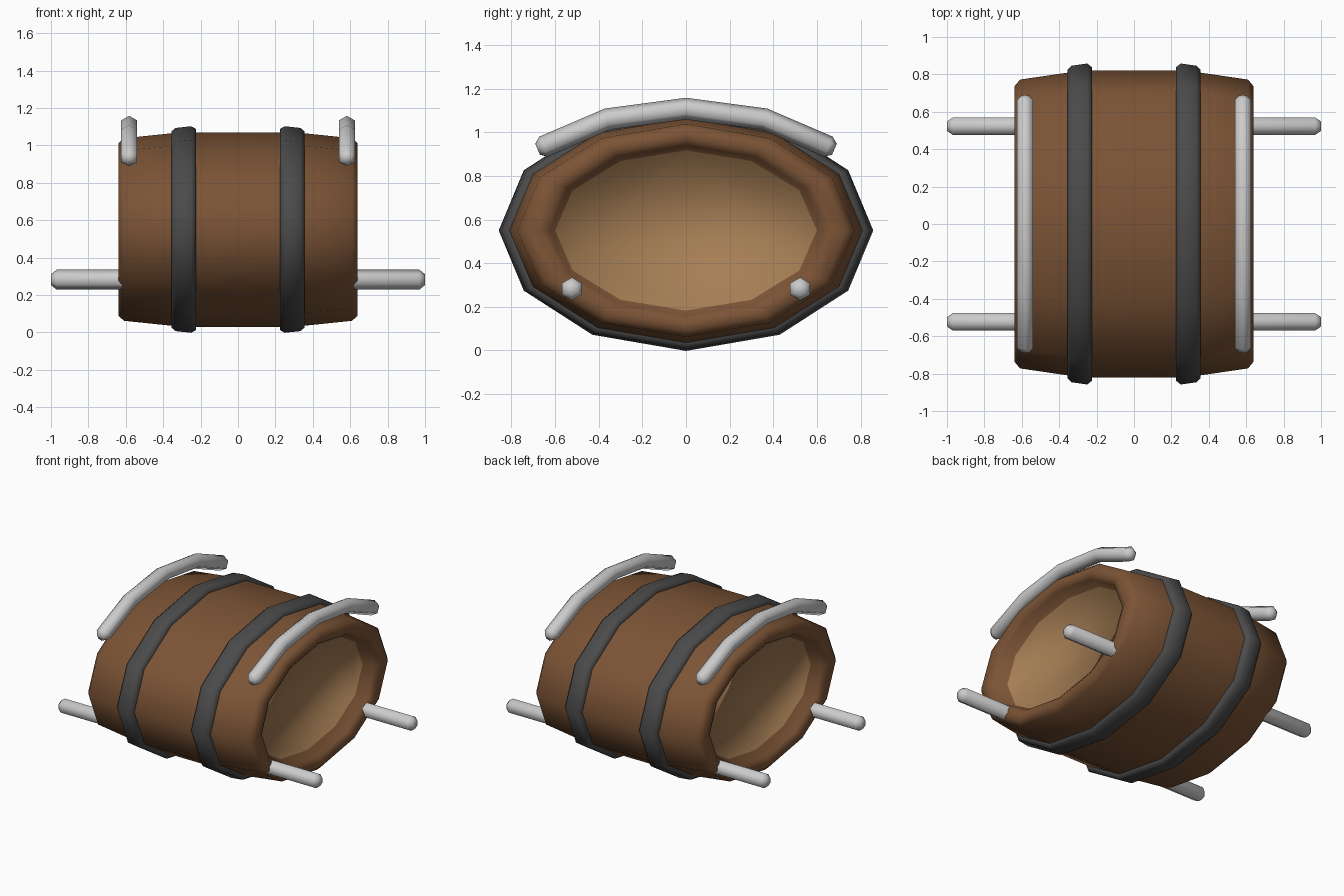
import bpy, bmesh, math
from mathutils import Vector

if "Cube" in bpy.data.objects:
    bpy.data.objects.remove(bpy.data.objects["Cube"])

CENTRE_Z = 0.55
SIDES = 12


def material(name, rgb):
    m = bpy.data.materials.new(name)
    m.diffuse_color = (*rgb, 1)
    m.use_nodes = True
    m.node_tree.nodes["Principled BSDF"].inputs["Base Color"].default_value = m.diffuse_color
    return m


wood = material("dark_wood", (0.2, 0.088, 0.036))
pale = material("pale_wood", (0.38, 0.21, 0.09))
iron = material("iron", (0.07, 0.07, 0.07))


def finish(name, bm, mats=()):
    bmesh.ops.recalc_face_normals(bm, faces=bm.faces)
    for f in bm.faces:
        f.smooth = True
    me = bpy.data.meshes.new(name)
    bm.to_mesh(me)
    bm.free()
    for m in mats:
        me.materials.append(m)
    ob = bpy.data.objects.new(name, me)
    bpy.context.collection.objects.link(ob)
    return ob


def bridge(bm, a, b):
    n = len(a)
    for i in range(n):
        bm.faces.new((a[i], a[(i + 1) % n], b[(i + 1) % n], b[i]))


def lathe(name, profile, mats, closed):
    """Oval lathe round the x axis; profile rows are (x, y radius, z radius)."""
    bm = bmesh.new()
    rings = []
    for x, ry, rz in profile:
        angles = [2 * math.pi * i / SIDES for i in range(SIDES)]
        rings.append([bm.verts.new((x, ry * math.cos(a), CENTRE_Z + rz * math.sin(a)))
                      for a in angles])
    for a, b in zip(rings, rings[1:]):
        bridge(bm, a, b)
    if closed:
        bridge(bm, rings[-1], rings[0])
    else:
        for r in (rings[0], rings[-1]):
            bm.faces.new(r).material_index = 1
    return finish(name, bm, mats)


def hex_bar(name, path, side, radius, cap=0.03):
    """Six-sided bar with chamfered ends, swept along a path."""
    p = [Vector(v) for v in path]
    d0, d1 = (p[1] - p[0]).normalized(), (p[-1] - p[-2]).normalized()
    pts = [p[0], p[0] + d0 * cap] + p[1:-1] + [p[-1] - d1 * cap, p[-1]]
    side = Vector(side)
    bm = bmesh.new()
    rings = []
    for i, q in enumerate(pts):
        t = (pts[min(i + 1, len(pts) - 1)] - pts[max(i - 1, 0)]).normalized()
        up = side.cross(t)
        r = radius * (0.55 if i in (0, len(pts) - 1) else 1)
        angles = [math.pi / 2 + k * math.pi / 3 for k in range(6)]
        rings.append([bm.verts.new(q + side * r * math.cos(a) + up * r * math.sin(a))
                      for a in angles])
    for a, b in zip(rings, rings[1:]):
        bridge(bm, a, b)
    bm.faces.new(rings[0])
    bm.faces.new(rings[-1])
    return finish(name, bm)


# Barrel: bulging staves, rolled rims and recessed heads
half = [(0.23, 0.82, 0.52), (0.35, 0.81, 0.515), (0.61, 0.772, 0.488),
        (0.64, 0.735, 0.46), (0.64, 0.67, 0.42), (0.62, 0.625, 0.39),
        (0.54, 0.6, 0.367)]
profile = [(-x, a, b) for x, a, b in reversed(half)] + half
lathe("barrel", profile, (wood, pale), False)

# Iron hoops
band = [(0.225, 0.79, 0.49), (0.225, 0.838, 0.538), (0.25, 0.858, 0.552),
        (0.335, 0.846, 0.543), (0.355, 0.825, 0.525), (0.355, 0.785, 0.485)]
for s, label in ((-1, "left"), (1, "right")):
    lathe("hoop_" + label, [(s * x, a, b) for x, a, b in band], (iron,), True)

# Curved bars over the top, near each end
arch = [(-0.68, 0.922), (-0.36, 1.06), (0, 1.108), (0.36, 1.06), (0.68, 0.922)]
for s, label in ((-1, "left"), (1, "right")):
    hex_bar("top_bar_" + label, [(s * 0.582, y, z) for y, z in arch], (1, 0, 0), 0.05)

# Long carrying poles through the lower part
for s, label in ((-1, "front"), (1, "back")):
    hex_bar("pole_" + label, [(-1, s * 0.523, 0.282), (1, s * 0.523, 0.282)],
            (0, 1, 0), 0.053)
